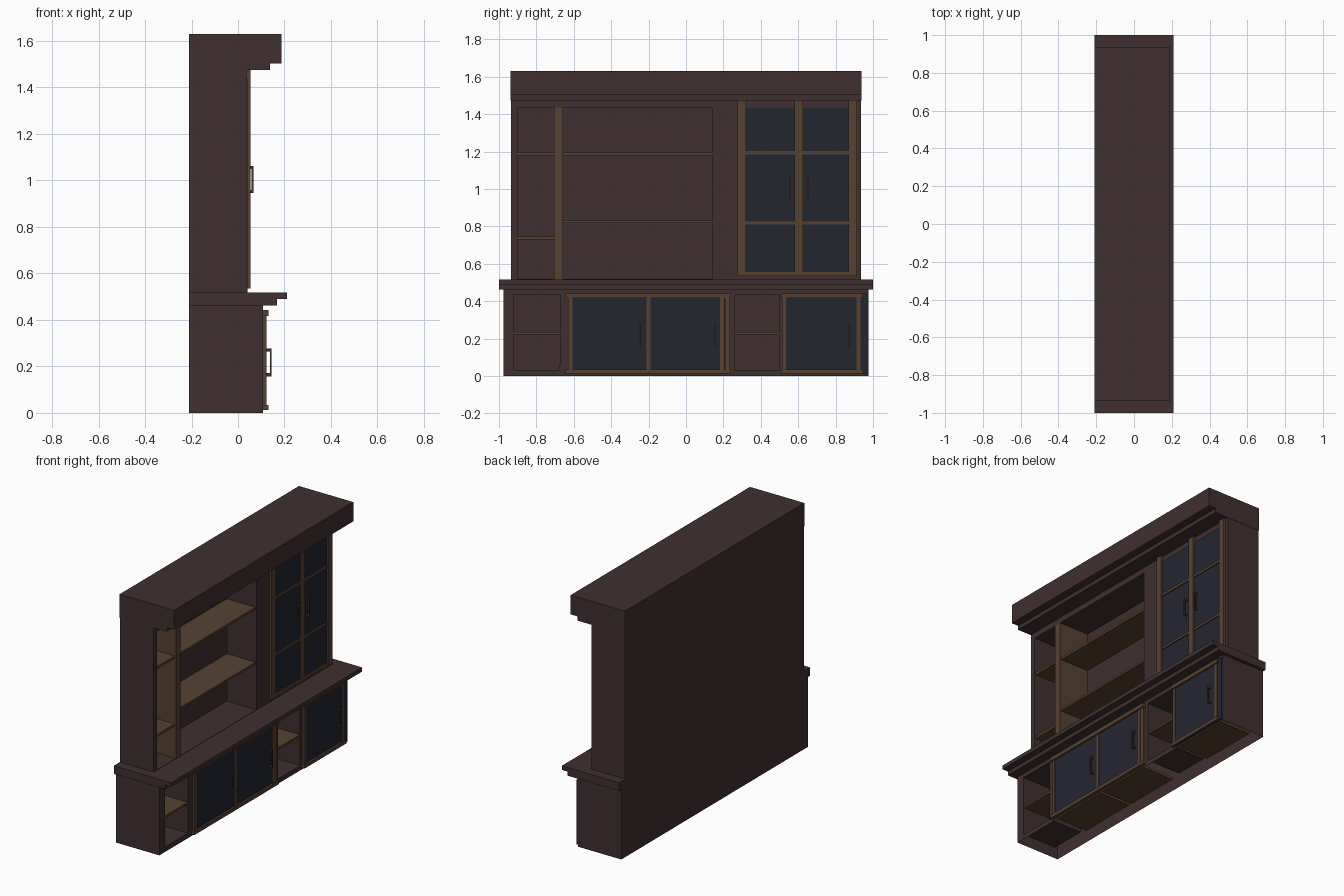
import bpy, bmesh

if "Cube" in bpy.data.objects:
    bpy.data.objects.remove(bpy.data.objects["Cube"])

def mat(name, rgb):
    m = bpy.data.materials.new(name)
    m.diffuse_color = (*rgb, 1)
    m.use_nodes = True
    m.node_tree.nodes["Principled BSDF"].inputs["Base Color"].default_value = m.diffuse_color
    return m

DARK = mat("dark_walnut", (0.052, 0.029, 0.030))
WOOD = mat("brown_wood", (0.096, 0.053, 0.031))
GLASS = mat("smoked_glass", (0.0176, 0.0190, 0.0296))
METAL = mat("bronze_handle", (0.058, 0.029, 0.022))

def finish(name, bm, material):
    me = bpy.data.meshes.new(name)
    bm.to_mesh(me)
    bm.free()
    me.materials.append(material)
    ob = bpy.data.objects.new(name, me)
    bpy.context.collection.objects.link(ob)
    return ob

def add_box(bm, x, y, z):
    r = bmesh.ops.create_cube(bm, size=1)
    for v in r["verts"]:
        v.co = [(a[0] + a[1]) / 2 + c * (a[1] - a[0]) for a, c in zip((x, y, z), v.co)]

def boxes(name, material, *specs):
    bm = bmesh.new()
    for s in specs:
        add_box(bm, *s)
    return finish(name, bm, material)

def profile(name, pts, y0, y1, material):
    """Extrude an x-z outline along y."""
    bm = bmesh.new()
    f = bm.faces.new([bm.verts.new((x, y0, z)) for x, z in pts])
    r = bmesh.ops.extrude_face_region(bm, geom=[f], use_keep_orig=True)
    for v in r["geom"]:
        if isinstance(v, bmesh.types.BMVert):
            v.co.y = y1
    bmesh.ops.recalc_face_normals(bm, faces=bm.faces[:])
    return finish(name, bm, material)

def carcass(name, x, y, z, niches, back, open_bottom=False):
    """Box whose +x face has recessed niches (y0, y1, z0, z1)."""
    bm = bmesh.new()
    add_box(bm, x, y, z)
    for n in niches:
        for i, c in enumerate(n):
            co, no = ((0, c, 0), (0, 1, 0)) if i < 2 else ((0, 0, c), (0, 0, 1))
            bmesh.ops.bisect_plane(bm, geom=bm.verts[:] + bm.edges[:] + bm.faces[:],
                                   dist=1e-5, plane_co=co, plane_no=no)
    def in_niche(f):
        c = f.calc_center_median()
        return all(abs(v.co.x - x[1]) < 1e-4 for v in f.verts) and any(
            n[0] < c.y < n[1] and n[2] < c.z < n[3] for n in niches)
    r = bmesh.ops.extrude_face_region(bm, geom=[f for f in bm.faces if in_niche(f)])
    for v in r["geom"]:
        if isinstance(v, bmesh.types.BMVert):
            v.co.x = back
    doomed = [f for f in bm.faces if in_niche(f)]
    if open_bottom:
        doomed += [f for f in bm.faces if all(v.co.z < z[0] + 1e-4 for v in f.verts)]
    if doomed:
        bmesh.ops.delete(bm, geom=doomed, context="FACES_ONLY")
    return finish(name, bm, DARK)

def handle(name, x, y, z0, z1, reach):
    t = 0.008
    boxes(name, METAL,
          ((x + reach - t, x + reach), (y - .005, y + .005), (z0, z1)),
          ((x, x + reach - t), (y - .005, y + .005), (z0, z0 + .014)),
          ((x, x + reach - t), (y - .005, y + .005), (z1 - .014, z1)))

XB = -0.21
# Main bodies
carcass("base_cabinet", (XB, .108), (-.977, .977), (0, .465),
        [(-.92, -.675, .032, .434), (.262, .497, .032, .434)], -.14, True)
carcass("upper_cabinet", (XB, .037), (-.936, .936), (.517, 1.475),
        [(-.9, .14, .519, 1.436)], -.18)

# Stepped worktop and cornice
profile("worktop", [(XB, .463), (.167, .463), (.167, .49), (.21, .49), (.21, .517), (XB, .517)],
        -1, 1, DARK)
profile("cornice", [(XB, 1.474), (.137, 1.474), (.137, 1.502), (.188, 1.502), (.188, 1.63), (XB, 1.63)],
        -.938, .938, DARK)

# Upper divider and shelves
boxes("upper_divider", WOOD, ((-.18, .04), (-.705, -.658), (.517, 1.436)))
boxes("upper_shelves", WOOD,
      ((-.18, .03), (-.9, -.705), (1.18, 1.196)),
      ((-.18, .03), (-.9, -.705), (.73, .746)),
      ((-.18, .03), (-.658, .14), (1.18, 1.196)),
      ((-.18, .03), (-.658, .14), (.818, .832)))

# Base niche shelves and the boards under the door compartments
boxes("base_shelves", WOOD,
      ((-.14, .105), (-.92, -.675), (.222, .236)),
      ((-.14, .105), (.262, .497), (.222, .236)))
boxes("compartment_floors", WOOD,
      *[((-.14, .107), (a, b), (.018, .034)) for a, b in ((-.62, -.21), (-.19, .2), (.53, .93))])

# Upper glazed doors
boxes("upper_door_glass", GLASS, ((.037, .043), (.30, .90), (.545, 1.434)))
boxes("upper_door_stiles", WOOD,
      *[((.037, .053), (a, b), (.535, 1.474)) for a, b in ((.275, .32), (.58, .626), (.87, .915))])
boxes("upper_door_rails", WOOD,
      *[((.037, .051), (a, b), (c, d)) for a, b in ((.32, .58), (.626, .87))
        for c, d in ((.535, .557), (.81, .826), (1.185, 1.202))])
for i, y in enumerate((.556, .652)):
    handle(f"upper_handle_{i + 1}", .043, y, .945, 1.063, .023)

# Base doors
boxes("base_door_glass", GLASS,
      ((.108, .119), (-.615, .205), (.03, .42)),
      ((.108, .119), (.53, .975), (.012, .44)))
boxes("base_door_rails", WOOD,
      *[((.108, .131), (a, b), (c, d)) for a, b in ((-.643, .24), (.51, .947))
        for c, d in ((.013, .035), (.416, .442))])
boxes("base_door_stiles", WOOD,
      *[((.108, .123), (a, b), (.035, .416)) for a, b in
        ((-.63, -.608), (-.21, -.19), (.183, .204), (.208, .235), (.513, .535), (.912, .934))])
for i, y in enumerate((-.247, .155, .872)):
    handle(f"base_handle_{i + 1}", .119, y, .157, .277, .026)
